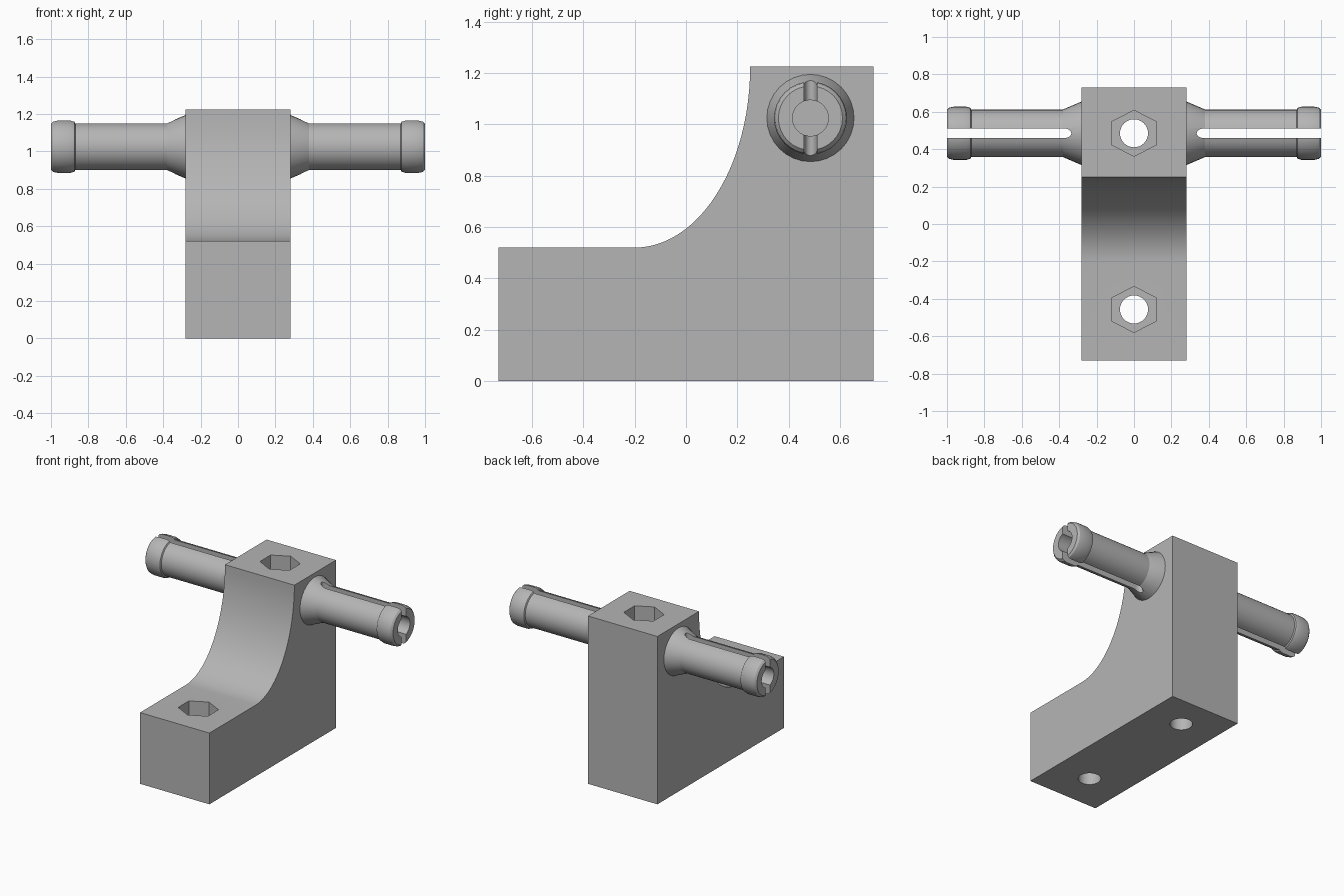
import bpy, bmesh, math
from mathutils import Matrix

cube = bpy.data.objects.get("Cube")
if cube:
    bpy.data.objects.remove(cube, do_unlink=True)

grey = bpy.data.materials.new("light grey")
grey.use_nodes = True
color = (0.46, 0.46, 0.46, 1)
grey.diffuse_color = color
grey.node_tree.nodes["Principled BSDF"].inputs["Base Color"].default_value = color

HALF_W, HALF_L, TOP, STEP = 0.28, 0.73, 1.225, 0.52
PIN_Y, PIN_Z = 0.485, 1.025
BOLT_R, SLOT = 0.075, 0.025


def make(name, bm):
    bmesh.ops.recalc_face_normals(bm, faces=bm.faces)
    mesh = bpy.data.meshes.new(name)
    bm.to_mesh(mesh)
    bm.free()
    mesh.materials.append(grey)
    obj = bpy.data.objects.new(name, mesh)
    bpy.context.collection.objects.link(obj)
    return obj


def prism(name, points, direction):
    """Extrude a closed outline along a direction."""
    bm = bmesh.new()
    face = bm.faces.new([bm.verts.new(p) for p in points])
    ext = bmesh.ops.extrude_face_region(bm, geom=[face])
    verts = [v for v in ext["geom"] if isinstance(v, bmesh.types.BMVert)]
    bmesh.ops.translate(bm, verts=verts, vec=direction)
    return make(name, bm)


def ring(cx, cy, z, rx, ry, n, start=0.0):
    return [(cx + rx * math.cos(start + math.tau * i / n),
             cy + ry * math.sin(start + math.tau * i / n), z) for i in range(n)]


def select_only(obj):
    bpy.ops.object.select_all(action="DESELECT")
    obj.select_set(True)
    bpy.context.view_layer.objects.active = obj


def cut(obj, cutter):
    mod = obj.modifiers.new("cut", "BOOLEAN")
    mod.operation, mod.solver, mod.object = "DIFFERENCE", "EXACT", cutter
    select_only(obj)
    bpy.ops.object.modifier_apply(modifier=mod.name)
    bpy.data.objects.remove(cutter, do_unlink=True)


# Block with a concave elliptical sweep from the step up to the tower
arc_y, arc_a, arc_b = -0.2, 0.45, TOP - STEP
outline = [(-HALF_L, 0), (HALF_L, 0), (HALF_L, TOP)]
for i in range(25):
    t = math.pi / 2 * i / 24
    outline.append((arc_y + arc_a * math.cos(t), TOP - arc_b * math.sin(t)))
outline.append((-HALF_L, STEP))
block = prism("mounting_block", [(-HALF_W, y, z) for y, z in outline], (2 * HALF_W, 0, 0))

# Bolt holes with hexagonal pockets
for y in (-0.457, PIN_Y):
    cut(block, prism("bolt_cutter", ring(0, y, -0.1, BOLT_R, BOLT_R, 32), (0, 0, 1.6)))
    hexagon = ring(0, y, 0.27, 0.138, 0.123, 6, math.pi / 2)
    cut(block, prism("hex_cutter", hexagon, (0, 0, 1.3)))
select_only(block)
bpy.ops.object.shade_smooth_by_angle(angle=math.radians(20))

# Hollow split pins: (distance along x, radius) outline spun about the pin axis
PIN = [(0.26, 0), (0.26, 0.175), (0.28, 0.17), (0.38, 0.127), (0.87, 0.127),
       (0.875, 0.136), (0.895, 0.142), (0.965, 0.142), (0.988, 0.137), (1.0, 0.125),
       (1.0, 0.07), (0.3, 0.07), (0.3, 0)]


def split_pin(name, side):
    bm = bmesh.new()
    verts = [bm.verts.new((side * x, 0, r)) for x, r in PIN]
    edges = [bm.edges.new(pair) for pair in zip(verts, verts[1:])]
    bmesh.ops.spin(bm, geom=verts + edges, cent=(0, 0, 0), axis=(1, 0, 0),
                   angle=math.tau, steps=32, use_duplicate=False)
    bmesh.ops.remove_doubles(bm, verts=bm.verts, dist=1e-4)
    bmesh.ops.transform(bm, matrix=Matrix.Translation((0, PIN_Y, PIN_Z)), verts=bm.verts)
    pin = make(name, bm)
    # Vertical slot with a rounded inner end
    slot = [(side * 1.1, PIN_Y - SLOT, 0.8), (side * 1.1, PIN_Y + SLOT, 0.8)]
    for i in range(13):
        t = math.pi / 2 + math.pi * i / 12
        slot.append((side * (0.37 + 1.4 * SLOT * math.cos(t)), PIN_Y + SLOT * math.sin(t), 0.8))
    cut(pin, prism("slot_cutter", slot, (0, 0, 0.45)))
    select_only(pin)
    bpy.ops.object.shade_smooth_by_angle(angle=math.radians(20))


split_pin("left_split_pin", 1)
split_pin("right_split_pin", -1)
